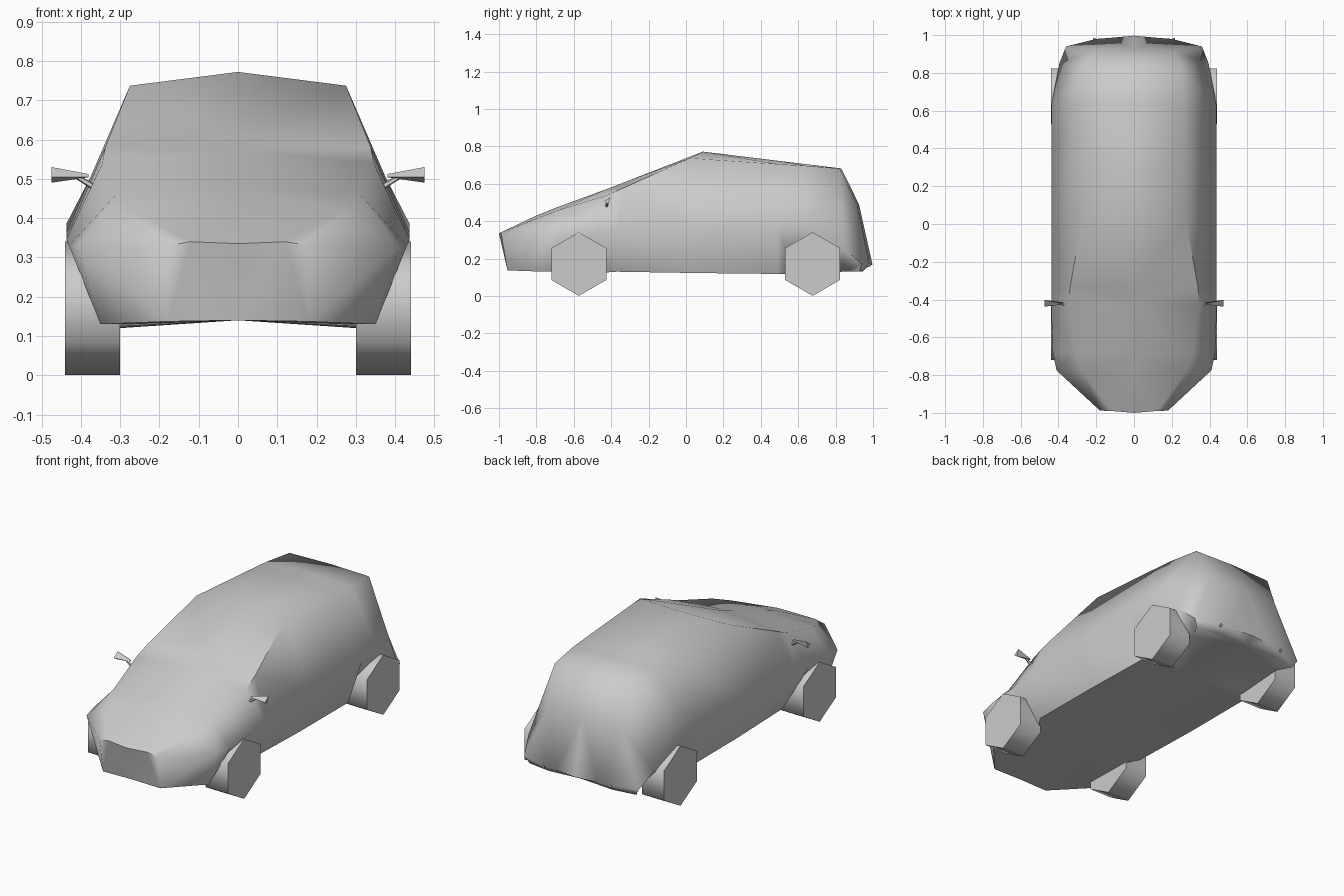
import bpy, bmesh, math
from mathutils import Vector

if "Cube" in bpy.data.objects:
    bpy.data.objects.remove(bpy.data.objects["Cube"])

def finish(name, bm, angle):
    bmesh.ops.recalc_face_normals(bm, faces=bm.faces)
    me = bpy.data.meshes.new(name)
    bm.to_mesh(me)
    bm.free()
    ob = bpy.data.objects.new(name, me)
    bpy.context.collection.objects.link(ob)
    bpy.ops.object.select_all(action='DESELECT')
    ob.select_set(True)
    bpy.context.view_layer.objects.active = ob
    bpy.ops.object.shade_smooth_by_angle(angle=math.radians(angle))
    return ob

# Body rails from nose to tail (x, y, z), one side only
centre = [(-1, .335), (-.8, .43), (-.68, .478), (-.42, .573), (-.33, .608),
          (.09, .772), (.5, .722), (.64, .705), (.83, .682), (.925, .49), (.997, .168)]
roof_edge = [(.12, -.99, .34), (.27, -.79, .418), (.31, -.68, .46), (.345, -.42, .54), (.338, -.33, .58),
             (.275, .02, .737), (.272, .49, .705), (.268, .63, .697), (.25, .82, .682),
             (.22, .915, .49), (.13, .985, .17)]
belt = [(.18, -.988, .33), (.41, -.775, .325), (.43, -.68, .33), (.437, -.48, .345), (.437, -.37, .35),
        (.437, .05, .362), (.437, .49, .378), (.437, .63, .385), (.395, .85, .25),
        (.36, .94, .17), (.2, .98, .165)]
sill = [(.18, -.955, .137), (.35, -.76, .13), (.3, -.69, .13), (.3, -.44, .125), (.35, -.37, .13),
        (.355, .05, .123), (.35, .49, .118), (.3, .57, .12), (.29, .84, .13),
        (.335, .925, .13), (.2, .945, .13)]

# Body shell: loft the rails, mirrored about the middle
bm = bmesh.new()
rings = []
for c, r, b, s in zip(centre, roof_edge, belt, sill):
    half = [r, b, s]
    pts = [(0, *c)] + half + [(0, s[1], .14)] + [(-x, y, z) for x, y, z in reversed(half)]
    rings.append([bm.verts.new(p) for p in pts])
n = len(rings[0])
for a, b in zip(rings, rings[1:]):
    for i in range(n):
        j = (i + 1) % n
        bm.faces.new((a[i], a[j], b[j], b[i]))
for ring in (rings[0], rings[-1]):
    bm.faces.new(ring)
bmesh.ops.triangulate(bm, faces=bm.faces[:])
finish("body", bm, 60)

def rod(name, p, q, r1, r2, sides, angle=65):
    p, q = Vector(p), Vector(q)
    bm = bmesh.new()
    bmesh.ops.create_cone(bm, cap_ends=True, segments=sides, radius1=r1, radius2=r2,
                          depth=(q - p).length)
    rot = Vector((0, 0, 1)).rotation_difference(q - p).to_matrix().to_4x4()
    bm.transform(rot)
    bmesh.ops.translate(bm, verts=bm.verts, vec=(p + q) / 2)
    return finish(name, bm, angle)

for side, s in (("left", 1), ("right", -1)):
    # Six-sided wheels with a corner at the top and bottom
    for end, y in (("front", -.573), ("rear", .677)):
        bm = bmesh.new()
        loops = []
        for x in (.3, .44):
            loops.append([bm.verts.new((s * x, y + .17 * math.sin(k * math.pi / 3),
                                        .171 + .17 * math.cos(k * math.pi / 3))) for k in range(6)])
        for k in range(6):
            m = (k + 1) % 6
            bm.faces.new((loops[0][k], loops[0][m], loops[1][m], loops[1][k]))
        for l in loops:
            bm.faces.new(l)
        finish(f"{end}_{side}_wheel", bm, 65)

    # Door mirror: flaring wedge on a short stalk
    bm = bmesh.new()
    inner = [bm.verts.new((s * .38, -.42 + dy, .508 + dz)) for dy, dz in ((-.006, -.004), (.006, 0), (-.002, .004))]
    outer = [bm.verts.new((s * .475, -.42 + dy, .51 + dz)) for dy, dz in ((-.018, -.005), (.004, -.02), (.018, .02))]
    for k in range(3):
        m = (k + 1) % 3
        bm.faces.new((inner[k], inner[m], outer[m], outer[k]))
    bm.faces.new(inner)
    bm.faces.new(outer)
    finish(f"{side}_mirror", bm, 30)
    rod(f"{side}_mirror_stalk", (s * .365, -.425, .478), (s * .41, -.42, .505), .008, .006, 5)

    # Small exhaust tip at the tail
    rod(f"{side}_exhaust_tip", (s * .21, .95, .163), (s * .21, .985, .166), .008, .008, 6)
